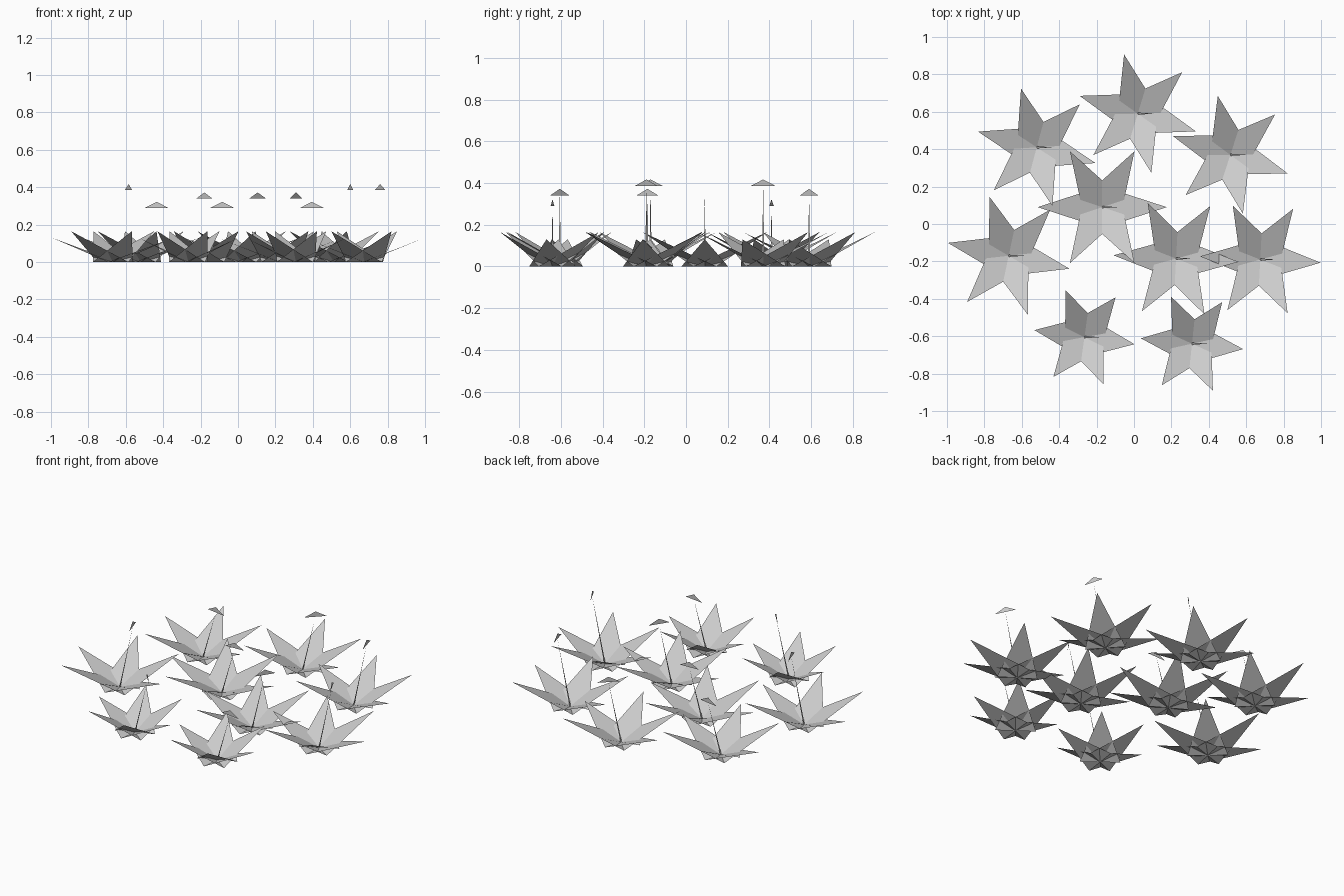
import bpy
from math import cos, sin, radians
from mathutils import Vector

if "Cube" in bpy.data.objects:
    bpy.data.objects.remove(bpy.data.objects["Cube"])


def flat_mesh(name, tris):
    """Object made of separate flat triangles."""
    verts = [v for t in tris for v in t]
    faces = [(i, i + 1, i + 2) for i in range(0, len(verts), 3)]
    me = bpy.data.meshes.new(name)
    me.from_pydata([tuple(v) for v in verts], [], faces)
    ob = bpy.data.objects.new(name, me)
    bpy.context.collection.objects.link(ob)
    return ob


def direction(deg):
    return Vector((cos(radians(deg)), sin(radians(deg)), 0))


UP = Vector((0, 0, 1))
HALF_LEAF = 0.112

# x, y, leaf reach, rotation, flower height, flower turn
plants = [
    (0.02, 0.59, 0.325, -17, 0.36, 45),
    (-0.52, 0.41, 0.325, -15, 0.31, -10),
    (0.515, 0.37, 0.322, -18, 0.405, -75),
    (-0.17, 0.09, 0.345, 0, 0.31, 2),
    (-0.67, -0.17, 0.332, -12, 0.405, -72),
    (0.225, -0.185, 0.335, -3, 0.36, 57),
    (0.675, -0.19, 0.323, -3, 0.405, -64),
    (-0.265, -0.605, 0.27, -8, 0.36, -48),
    (0.31, -0.64, 0.275, -6, 0.31, -8),
]

for n, (x, y, reach, rot, height, turn) in enumerate(plants, 1):
    base = Vector((x, y, 0))

    # six leaf blades, their wide ends crossing at the plant centre
    leaves = []
    for i in range(6):
        out = direction(rot + 60 * i)
        side = direction(rot + 60 * i + 90) * HALF_LEAF
        tip_z = 0.13 if i % 3 == 0 else 0.165
        leaves.append((base - side, base + side, base + out * reach + UP * tip_z))
    flat_mesh(f"leaves_{n}", leaves)

    # thin leaning stalk
    top = base + Vector((0.085, 0, height - 0.02))
    w = Vector((0, 0.006, 0))
    flat_mesh(f"stalk_{n}", [(base - w, base + w, top)])

    # small upright triangular flower head
    s = direction(turn) * 0.063
    flat_mesh(f"flower_{n}", [(top - s, top + s, top + UP * 0.032)])
